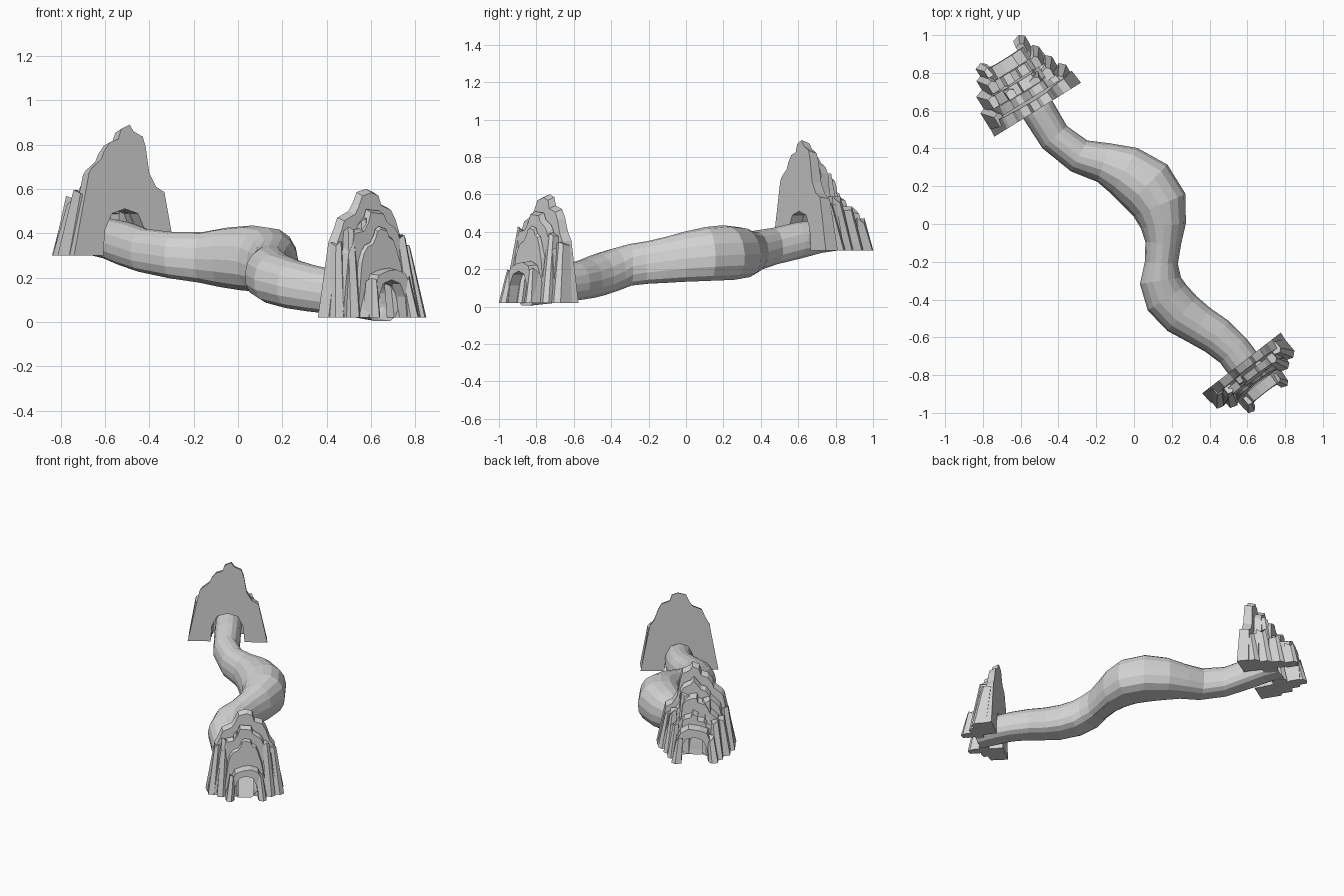
import bpy, bmesh, math, random
from mathutils import Vector

random.seed(4)
stone = bpy.data.materials.new("grey_stone")
stone.diffuse_color = (0.65, 0.65, 0.65, 1)


def finish(name, bm):
    bmesh.ops.recalc_face_normals(bm, faces=bm.faces)
    me = bpy.data.meshes.new(name)
    bm.to_mesh(me)
    bm.free()
    me.materials.append(stone)
    ob = bpy.data.objects.new(name, me)
    bpy.context.collection.objects.link(ob)
    return ob


# Winding tunnel: x, y, width, floor height, roof height
PATH = [
    (-.63, .80, .18, .30, .47), (-.57, .70, .18, .285, .465), (-.50, .59, .18, .255, .45),
    (-.42, .46, .175, .225, .42), (-.29, .36, .185, .195, .405), (-.16, .325, .215, .175, .405),
    (-.05, .28, .28, .155, .425), (.065, .20, .32, .14, .435), (.135, .10, .30, .135, .425),
    (.155, -.01, .24, .13, .40), (.155, -.10, .19, .125, .375), (.145, -.205, .175, .12, .35),
    (.14, -.30, .22, .11, .335), (.175, -.39, .245, .085, .31), (.255, -.475, .24, .06, .28),
    (.345, -.535, .215, .045, .255), (.44, -.595, .205, .035, .235), (.525, -.67, .19, .025, .215),
    (.585, -.75, .19, .015, .20), (.65, -.855, .17, .003, .185),
]
# Half of the rounded cross-section, from floor to crown
HALF = [(.50, .01), (.80, .10), (.97, .27), (1, .47), (.91, .69), (.70, .86), (.38, .97)]
SECTION = HALF + [(0, 1)] + [(-a, b) for a, b in reversed(HALF)]


def build_tunnel():
    bm = bmesh.new()
    rings = []
    for i, (x, y, w, z0, z1) in enumerate(PATH):
        a, b = PATH[max(i - 1, 0)], PATH[min(i + 1, len(PATH) - 1)]
        t = Vector((b[0] - a[0], b[1] - a[1])).normalized()
        rings.append([bm.verts.new((x - t.y * s * w / 2, y + t.x * s * w / 2,
                                    z0 + (z1 - z0) * h)) for s, h in SECTION])
    n = len(SECTION)
    for r, q in zip(rings, rings[1:]):
        for k in range(n):
            bm.faces.new((r[k], r[(k + 1) % n], q[(k + 1) % n], q[k]))
    finish("tunnel", bm)


class Site:
    """Local frame of a rock gateway: across, outward, up."""
    def __init__(self, origin, angle, side):
        self.o = Vector(origin)
        self.u = Vector((math.cos(angle), math.sin(angle), 0))
        self.n = Vector((self.u.y, -self.u.x, 0)) * side

    def at(self, u, d, h):
        return self.o + self.u * u + self.n * d + Vector((0, 0, h))


def prism(name, back, front):
    bm = bmesh.new()
    a = [bm.verts.new(p) for p in back]
    b = [bm.verts.new(p) for p in front]
    n = len(a)
    bm.faces.new(a)
    bm.faces.new(b[::-1])
    for i in range(n):
        bm.faces.new((a[i], b[i], b[(i + 1) % n], a[(i + 1) % n]))
    finish(name, bm)


# Slab of rock with a stepped skyline and an arched doorway cut from its base
def slab(name, site, outline, d0, d1, su, sh, door_w, door_h, rough):
    sky = []
    for u, h in outline:
        j = rough if h > 0 else 0
        sky.append((u * su + random.uniform(-j, j), h * sh + random.uniform(-j, j)))
    door = [(1, 0), (.92, .55), (.6, .9), (0, 1), (-.6, .9), (-.92, .55), (-1, 0)]
    back = [site.at(u, d0, h) for u, h in sky]
    front = [site.at(u * .97, d1 - h * .05, h * .97) for u, h in sky]
    for u, h in door:
        back.append(site.at(u * door_w, d0, h * door_h))
        front.append(site.at(u * door_w, d1 - h * door_h * .05, h * door_h))
    prism(name, back, front)


# Tapered rock column standing on the ground
def column(name, site, u, d, w, depth, h):
    foot = [(-.5, -.5), (.5, -.5), (.55, .3), (.15, .55), (-.5, .4)]
    base = [site.at(u + a * w, d + b * depth, 0) for a, b in foot]
    top = [site.at(u * .84 + a * w * .65, d - h * .14 + b * depth * .6,
                   h + random.uniform(-.02, .02)) for a, b in foot]
    prism(name, base, top)


def gateway(name, site, slabs, columns):
    for i, s in enumerate(slabs):
        slab(f"{name}_slab_{i + 1}", site, *s, 0 if i == 0 else .01)
    for i, c in enumerate(columns):
        column(f"{name}_column_{i + 1}", site, *c)


build_tunnel()

# Low arched hood around each doorway
HOOD = [(-.15, 0), (-.12, .12), (-.085, .20), (-.03, .235), (.03, .235), (.085, .205),
        (.12, .12), (.15, 0)]

# Upper gateway: tall, deep rock front
upper = Site((-.51, .605, .30), math.atan2(.53, .85), -1)
UPPER = [(-.27, 0), (-.19, .375), (-.175, .395), (-.125, .435), (-.11, .47), (-.08, .51),
         (-.035, .525), (-.02, .57), (.025, .59), (.045, .56), (.095, .535), (.11, .49),
         (.13, .37), (.165, .31), (.21, .285), (.27, 0)]
gateway("upper_gate", upper, [
    # outline, depth from, depth to, width scale, height scale, door half width, door height
    (UPPER, 0, .08, 1, 1, .115, .21),
    (UPPER, .07, .14, .88, .86, .11, .21),
    (UPPER, .12, .20, .78, .70, .105, .20),
    (UPPER, .19, .26, .70, .52, .10, .19),
    (HOOD, .25, .33, 1, 1, .095, .17),
], [
    # across, depth, width, thickness, height
    (-.235, .10, .065, .11, .28), (.215, .09, .07, .11, .23),
    (-.205, .19, .07, .10, .24), (.175, .17, .07, .10, .27),
    (-.16, .26, .07, .10, .25), (.15, .25, .06, .10, .23),
    (-.135, .325, .06, .08, .16), (.115, .34, .065, .09, .16),
    (-.09, .19, .07, .10, .37), (.08, .18, .08, .10, .40),
])

# Lower gateway: shallower rock front
lower = Site((.57, -.735, .02), math.atan2(.61, .79), 1)
LOWER = [(-.265, 0), (-.205, .34), (-.175, .40), (-.155, .45), (-.09, .48), (-.065, .52),
         (-.045, .565), (.01, .58), (.05, .565), (.065, .52), (.12, .50), (.145, .455),
         (.17, .38), (.20, .335), (.262, 0)]
gateway("lower_gate", lower, [
    (LOWER, 0, .07, 1, 1, .10, .20),
    (LOWER, .06, .12, .84, .85, .095, .20),
    (LOWER, .11, .145, .58, .72, .09, .20),
    (HOOD, .14, .21, .95, .95, .08, .17),
], [
    (-.222, .085, .06, .07, .33), (.222, .09, .07, .10, .31),
    (-.165, .12, .06, .08, .39), (.165, .13, .065, .08, .36),
    (-.11, .20, .05, .08, .17), (.11, .20, .05, .08, .17),
    (-.075, .125, .05, .06, .43), (.08, .125, .05, .06, .42),
])
